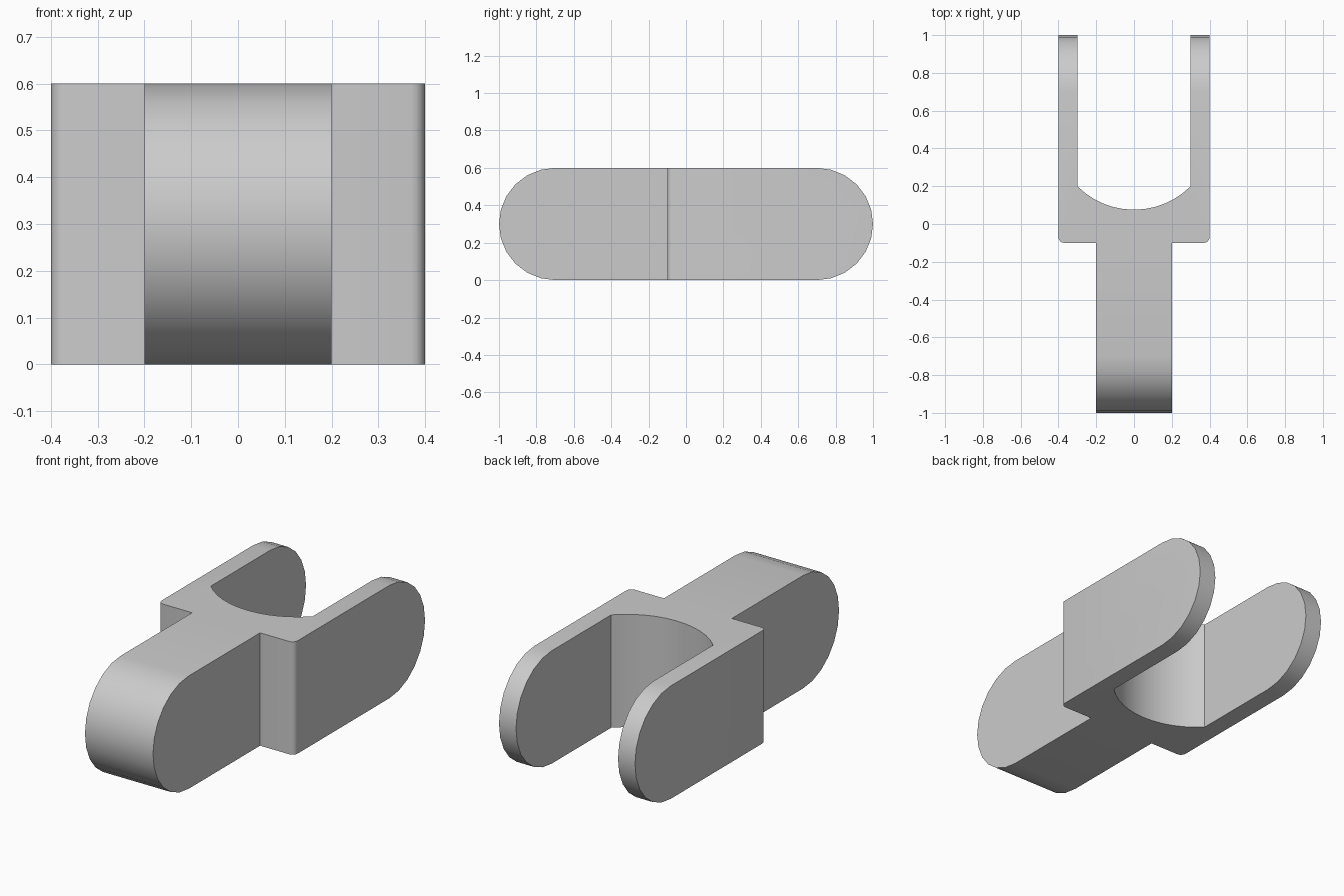
import bpy, bmesh
from math import cos, sin, radians, sqrt

cube = bpy.data.objects.get("Cube")
if cube:
    bpy.data.objects.remove(cube, do_unlink=True)

# Plain grey finish
grey = bpy.data.materials.new("plain grey")
grey.use_nodes = True
colour = (0.6, 0.6, 0.6, 1)
grey.diffuse_color = colour
grey.node_tree.nodes["Principled BSDF"].inputs["Base Color"].default_value = colour


def arc(cx, cy, r, start, end, steps):
    angles = [radians(start + (end - start) * i / steps) for i in range(steps + 1)]
    return [(cx + r * cos(a), cy + r * sin(a)) for a in angles]


def prism(name, points, offset):
    """Extrude a closed outline of 3D points along offset."""
    bm = bmesh.new()
    face = bm.faces.new([bm.verts.new(p) for p in points])
    ext = bmesh.ops.extrude_face_region(bm, geom=[face])
    moved = [v for v in ext["geom"] if isinstance(v, bmesh.types.BMVert)]
    bmesh.ops.translate(bm, verts=moved, vec=offset)
    bmesh.ops.recalc_face_normals(bm, faces=bm.faces)
    mesh = bpy.data.meshes.new(name)
    bm.to_mesh(mesh)
    bm.free()
    mesh.materials.append(grey)
    obj = bpy.data.objects.new(name, mesh)
    bpy.context.collection.objects.link(obj)
    return obj


# Plan outline: front tongue, rounded shoulders, two fork arms, curved fork throat
corner = 0.03
right_half = [(0.2, -1.1), (0.2, -0.1)]
right_half += arc(0.4 - corner, -0.1 + corner, corner, -90, 0, 4)
right_half += [(0.4, 1.1), (0.3, 1.1)]
throat = arc(0, 0.5, sqrt(0.18), 315, 225, 12)
left_half = [(-x, y) for x, y in reversed(right_half)]
plan = right_half + throat + left_half
link = prism("fork_link", [(x, y, -0.1) for x, y in plan], (0, 0, 0.8))

# Side outline with fully rounded ends trims the link
side = arc(0.7, 0.3, 0.3, -90, 90, 12) + arc(-0.7, 0.3, 0.3, 90, 270, 12)
trim = prism("end_rounding_cutter", [(-0.6, y, z) for y, z in side], (1.2, 0, 0))
trim.hide_render = True

mod = link.modifiers.new("round_ends", "BOOLEAN")
mod.operation = "INTERSECT"
mod.solver = "EXACT"
mod.object = trim
bpy.ops.object.select_all(action="DESELECT")
bpy.context.view_layer.objects.active = link
link.select_set(True)
bpy.ops.object.modifier_apply(modifier=mod.name)
bpy.data.objects.remove(trim, do_unlink=True)

# Smooth curves, crisp edges
bpy.ops.object.shade_smooth_by_angle(angle=radians(30))
